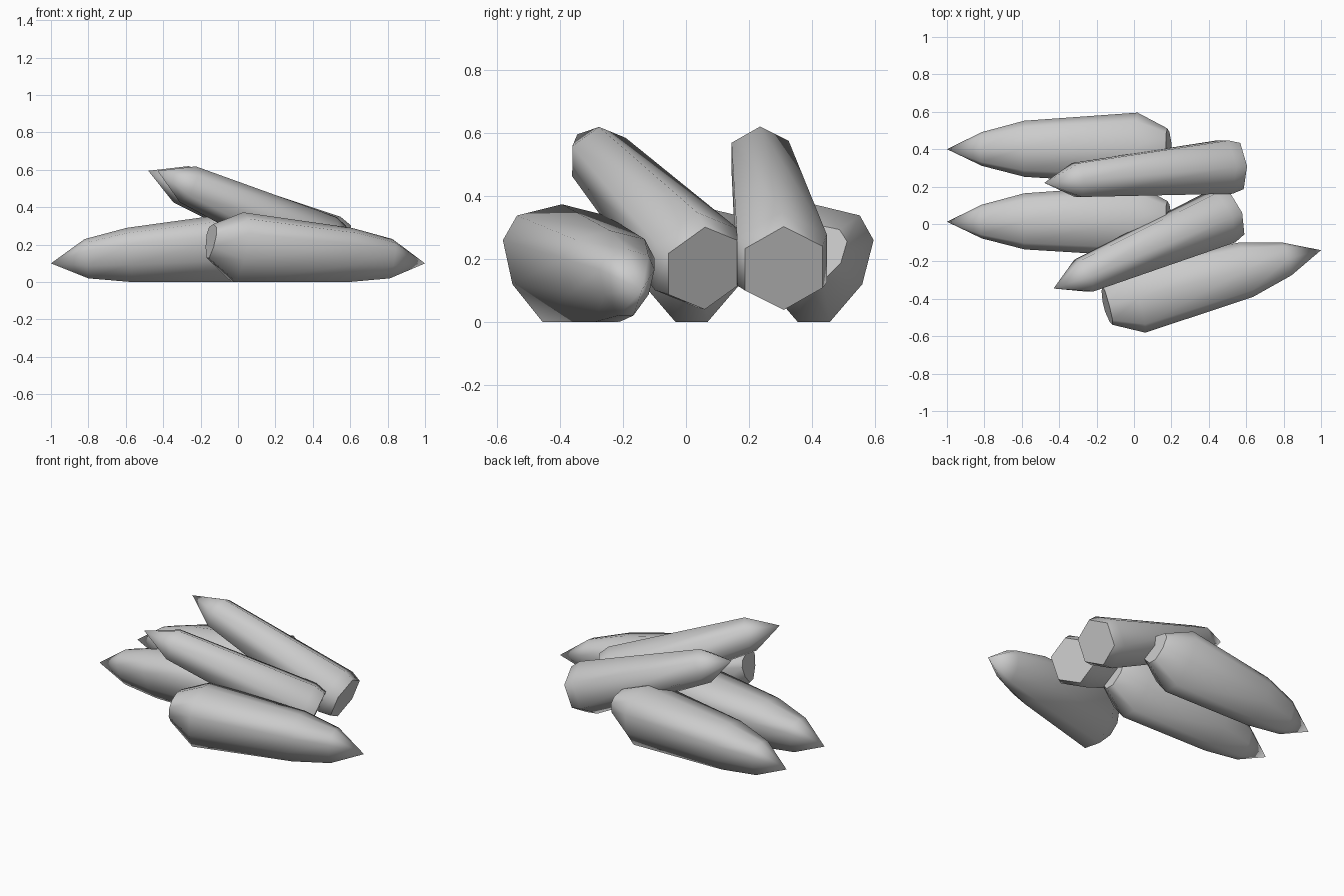
import bpy, bmesh, math
from mathutils import Vector

if "Cube" in bpy.data.objects:
    bpy.data.objects.remove(bpy.data.objects["Cube"])


def crystal(name, tip, rings):
    """Skin a pointed crystal: a tip followed by rings, last ring capped."""
    bm = bmesh.new()
    t = bm.verts.new(tip)
    loops = [[bm.verts.new(p) for p in ring] for ring in rings]
    n = len(loops[0])
    for i in range(n):
        j = (i + 1) % n
        bm.faces.new((t, loops[0][i], loops[0][j]))
        for a, b in zip(loops, loops[1:]):
            bm.faces.new((a[i], b[i], b[j], a[j]))
    cap = bm.faces.new(loops[-1])
    bmesh.ops.recalc_face_normals(bm, faces=bm.faces)
    for f in bm.faces:
        f.smooth = f is not cap
    for e in cap.edges:
        e.smooth = False
    me = bpy.data.meshes.new(name)
    bm.to_mesh(me)
    bm.free()
    ob = bpy.data.objects.new(name, me)
    bpy.context.collection.objects.link(ob)


# Cross-section of the lower crystals: wide above the middle, narrow flat foot
HALF = [(0.77, 0.81), (1, 0.39), (0.81, -0.36), (0.27, -1)]
SECTION = [(0, 1)] + HALF + [(-c, u) for c, u in reversed(HALF)]


def lying(name, tip, heading):
    """Nine-sided crystal with a flat underside resting on the ground."""
    h = math.radians(heading)
    fwd = Vector((math.cos(h), math.sin(h), 0))
    side = Vector((-fwd.y, fwd.x, 0))
    # distance from tip, half width, lowest z, highest z, backward lean
    profile = [(0.19, 0.09, 0.02, 0.23, 0.01), (0.42, 0.15, 0, 0.29, 0.015),
               (1.03, 0.19, 0, 0.373, 0.025), (1.185, 0.105, 0.13, 0.31, 0.015)]
    rings = []
    for s, w, lo, hi, lean in profile:
        ring = []
        for c, u in SECTION:
            p = Vector(tip) + fwd * (s - lean * u) + side * w * c
            p.z = (lo + hi) / 2 + u * (hi - lo) / 2
            ring.append(p)
        rings.append(ring)
    crystal(name, tip, rings)


def leaning(name, tip, base, roll=0):
    """Six-sided crystal running from a flat base up to its tip."""
    tip, base = Vector(tip), Vector(base)
    axis = base - tip
    length = axis.length
    axis.normalize()
    side = Vector((0, 0, 1)).cross(axis).normalized()
    up = axis.cross(side)
    angles = [math.radians(60 * i + roll) for i in range(6)]
    rings = []
    for s, r in [(0.19, 0.105), (length - 0.07, 0.165), (length, 0.143)]:
        rings.append([tip + axis * s + r * (side * math.sin(a) + up * math.cos(a))
                      for a in angles])
    crystal(name, tip, rings)


# Bottom layer
lying("lower_crystal_back", (-1, 0.40, 0.10), 0.3)
lying("lower_crystal_middle", (-1, 0.012, 0.10), 0.3)
lying("lower_crystal_front", (1, -0.14, 0.10), 194.6)
# Upper layer
leaning("upper_crystal_back", (-0.48, 0.22, 0.595), (0.55, 0.31, 0.17), -2)
leaning("upper_crystal_front", (-0.43, -0.345, 0.595), (0.52, 0.06, 0.17), -9)
